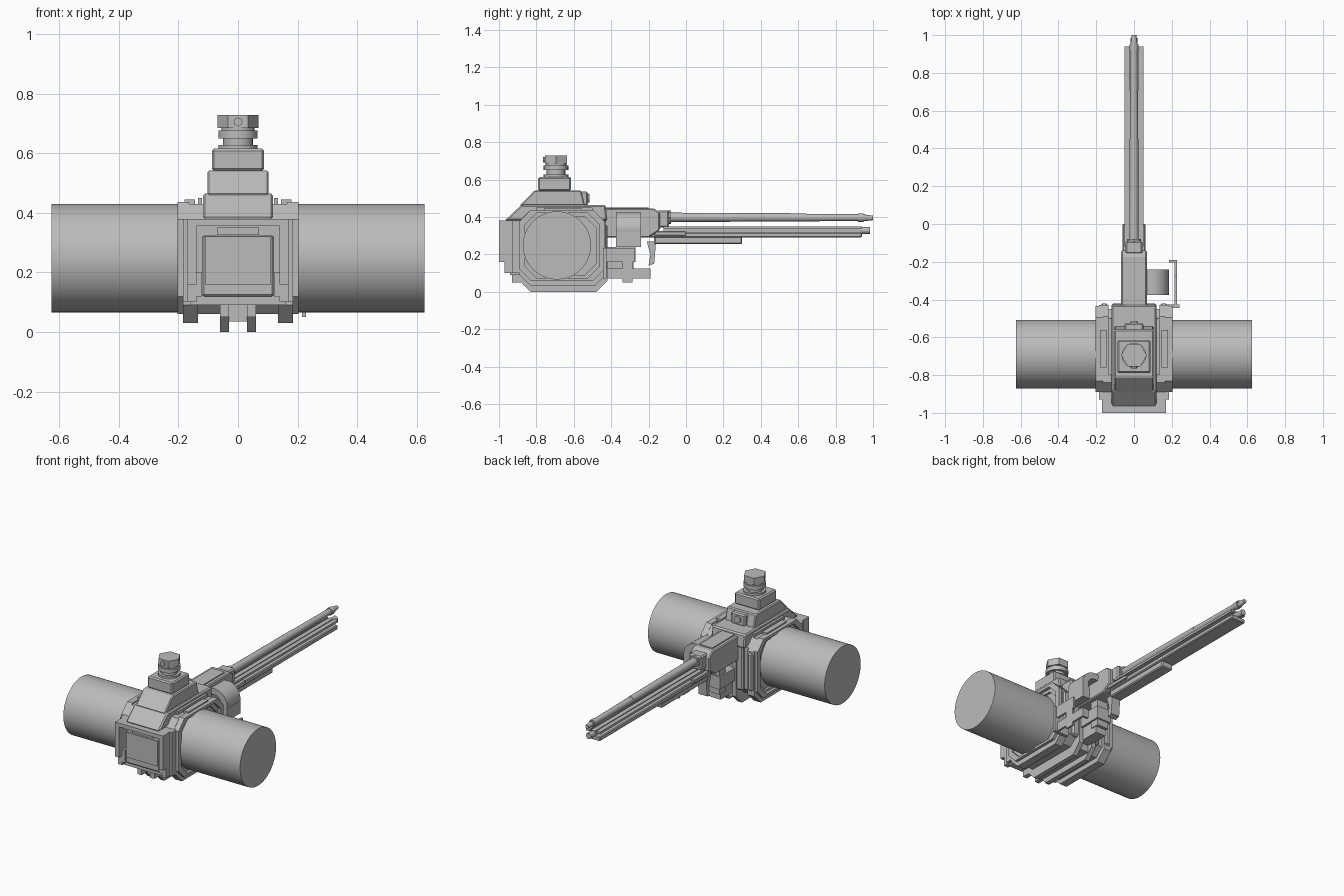
import bpy, bmesh, math
from mathutils import Matrix

if "Cube" in bpy.data.objects:
    bpy.data.objects.remove(bpy.data.objects["Cube"])


def material(name, rgb):
    mat = bpy.data.materials.new(name)
    mat.use_nodes = True
    color = (*rgb, 1)
    mat.diffuse_color = color
    mat.node_tree.nodes["Principled BSDF"].inputs["Base Color"].default_value = color
    return mat


GREY = material("plain grey", (.5, .5, .5))


def finish(name, bm, bevel=0, mirror=False, smooth=False):
    """Turn a bmesh into an object with the shared material and modifiers."""
    bmesh.ops.recalc_face_normals(bm, faces=bm.faces[:])
    mesh = bpy.data.meshes.new(name)
    bm.to_mesh(mesh)
    bm.free()
    mesh.materials.append(GREY)
    obj = bpy.data.objects.new(name, mesh)
    bpy.context.collection.objects.link(obj)
    if bevel:
        mod = obj.modifiers.new("edge chamfer", "BEVEL")
        mod.width = bevel
        mod.segments = 1
    if mirror:
        obj.modifiers.new("other side", "MIRROR")
    if smooth:
        bpy.ops.object.select_all(action="DESELECT")
        obj.select_set(True)
        bpy.context.view_layer.objects.active = obj
        bpy.ops.object.shade_smooth_by_angle(angle=math.radians(35))
    return obj


def prism(name, outline, x0, x1, bevel=0, mirror=False):
    """Extrude a (y, z) outline sideways from x0 to x1."""
    bm = bmesh.new()
    face = bm.faces.new([bm.verts.new((x0, y, z)) for y, z in outline])
    out = bmesh.ops.extrude_face_region(bm, geom=[face])
    moved = [v for v in out["geom"] if isinstance(v, bmesh.types.BMVert)]
    bmesh.ops.translate(bm, verts=moved, vec=(x1 - x0, 0, 0))
    return finish(name, bm, bevel, mirror)


def box(name, x, y, z, bevel=0, mirror=False):
    (y0, y1), (z0, z1) = y, z
    return prism(name, [(y0, z0), (y1, z0), (y1, z1), (y0, z1)], *x, bevel, mirror)


def ring(name, outline, hole, x0, x1, mirror=True):
    """Frame between two matching (y, z) outlines."""
    bm = bmesh.new()
    loops = [[bm.verts.new((x, y, z)) for y, z in line]
             for x, line in ((x0, outline), (x1, outline), (x1, hole), (x0, hole))]
    n = len(outline)
    for a in range(len(loops)):
        p, q = loops[a], loops[a - 1]
        for i in range(n):
            j = (i + 1) % n
            bm.faces.new((p[i], p[j], q[j], q[i]))
    return finish(name, bm, mirror=mirror)


def tube(name, axis, centre, start, end, r0, r1=None, sides=24, turn=0):
    """Cylinder or cone along an axis; centre gives the other two coordinates."""
    bm = bmesh.new()
    bmesh.ops.create_cone(bm, cap_ends=True, segments=sides, radius1=r0,
                          radius2=r0 if r1 is None else r1, depth=end - start)
    bmesh.ops.rotate(bm, verts=bm.verts, matrix=Matrix.Rotation(turn, 3, "Z"))
    spin = {"x": Matrix.Rotation(math.pi / 2, 3, "Y"),
            "y": Matrix.Rotation(-math.pi / 2, 3, "X"),
            "z": Matrix.Identity(3)}[axis]
    bmesh.ops.rotate(bm, verts=bm.verts, matrix=spin)
    spot = list(centre)
    spot.insert("xyz".index(axis), (start + end) / 2)
    bmesh.ops.translate(bm, verts=bm.verts, vec=spot)
    return finish(name, bm, smooth=sides > 8)


def chamfered(y0, y1, z0, z1, c):
    """Rectangle outline with cut corners."""
    return [(y0 + c, z0), (y1 - c, z0), (y1, z0 + c), (y1, z1 - c),
            (y1 - c, z1), (y0 + c, z1), (y0, z1 - c), (y0, z0 + c)]


# Large cross cylinder
tube("cross_cylinder", "x", (-.69, .248), -.625, .625, .182, sides=64)

# Main housing with side frames and wrap-around ribs
prism("housing_core", chamfered(-.89, -.45, .06, .43, .05), -.17, .17)
ring("side_frame", chamfered(-.89, -.435, .06, .437, .06),
     chamfered(-.86, -.465, .075, .42, .06), .165, .203)
ring("outer_rib", chamfered(-.89, -.43, .03, .43, .06),
     chamfered(-.83, -.48, .09, .40, .06), .135, .185)
ring("inner_rib", chamfered(-.89, -.42, 0, .44, .06),
     chamfered(-.83, -.47, .10, .40, .06), .03, .06)
box("belly_tongue", (-.03, .03), (-.87, -.45), (.035, .1))
box("shoulder_block", (.12, .135), (-.8, -.5), (.42, .45), mirror=True)
box("shoulder_clip", (.145, .18), (-.76, -.56), (.42, .445), mirror=True)
box("back_panel", (-.1, .1), (-.46, -.43), (.1, .4), .01)
box("back_pad", (.14, .175), (-.45, -.42), (.12, .36), .008, True)

# Front cage and recessed panel
cage = [(-1, .16), (-1, .38), (-.89, .38), (-.89, .1), (-.97, .1), (-.97, .16)]
prism("cage_cheek", cage, .14, .17, mirror=True)
box("cage_top", (-.14, .14), (-1, -.89), (.355, .38))
box("cage_side_clip", (.165, .185), (-.93, -.88), (.1, .38), mirror=True)
box("cage_lip", (.12, .14), (-.97, -.89), (.12, .2), mirror=True)
box("front_panel", (-.12, .12), (-.965, -.88), (.12, .325), .006)
box("front_panel_step", (-.07, .07), (-.965, -.88), (.325, .35))
box("front_panel_plate", (-.11, .11), (-.973, -.96), (.16, .32))
box("front_sill", (-.16, .16), (-.94, -.86), (.09, .125))
box("front_tab", (.03, .06), (-.93, -.85), (.05, .12), mirror=True)

# Stepped turret on top
prism("top_ridge", [(-.97, .38), (-.88, .465), (-.43, .465), (-.42, .38)],
      -.118, .118, .008)
prism("turret_base", [(-.89, .46), (-.81, .542), (-.56, .542), (-.54, .46)],
      -.103, .103, .006)
box("turret_rear_block", (-.05, .05), (-.59, -.525), (.46, .535), .008)
tube("turret_rear_lens", "y", (0, .5), -.53, -.515, .022, sides=12)
box("turret_box", (-.088, .088), (-.79, -.615), (.54, .615), .008)

# Knob built from stacked bands
for label, low, high, radius, sides in (
        ("collar", .61, .628, .066, 24), ("neck", .625, .655, .05, 16),
        ("band", .65, .676, .066, 24), ("groove", .67, .69, .056, 16),
        ("cap", .685, .728, .068, 6)):
    tube("knob_" + label, "z", (0, -.695), low, high, radius, sides=sides,
         turn=math.pi / 6)
tube("knob_button", "y", (0, .705), -.765, -.74, .015, sides=8)

# Receiver behind the housing
prism("receiver", [(-.46, .29), (-.46, .445), (-.17, .445), (-.14, .42),
                   (-.14, .33), (-.2, .29)], -.068, .068, .006)
box("receiver_cover", (-.045, .045), (-.43, -.2), (.44, .452))
box("receiver_nose", (-.045, .045), (-.16, -.09), (.345, .435), .008)
box("under_block", (-.05, .05), (-.44, -.27), (.16, .24))
box("under_post", (-.04, .04), (-.34, -.28), (.12, .3))
box("under_link", (-.035, .035), (-.46, -.3), (.08, .16))
prism("front_hook", [(-.21, .27), (-.16, .27), (-.17, .15), (-.2, .14),
                     (-.19, .2)], -.03, .03)

# Curved feed chute arching out to the left side
bm = bmesh.new()
rows = []
for i in range(13):
    a = math.pi * (.62 - i / 12 * .72)
    rows.append([bm.verts.new((.095 + r * math.cos(a), y, .335 + r * math.sin(a)))
                 for r, y in ((.09, -.375), (.09, -.24), (.05, -.24), (.05, -.375))])
for p, q in zip(rows, rows[1:]):
    for k in range(4):
        bm.faces.new((p[k - 1], p[k], q[k], q[k - 1]))
bm.faces.new(rows[0])
bm.faces.new(rows[-1])
finish("feed_chute", bm, smooth=True)
box("feed_chute_end", (.13, .185), (-.375, -.24), (.24, .32))

# Offset handle bracket on the left side
box("bracket_plate", (.215, .228), (-.42, -.19), (.07, .125))
box("bracket_drop", (.215, .228), (-.34, -.285), (.05, .17))
box("bracket_upper", (.215, .228), (-.43, -.275), (.16, .235))
box("bracket_front_tab", (.185, .228), (-.205, -.19), (.07, .125))
box("bracket_mount", (.14, .24), (-.445, -.425), (.07, .235))

# Barrel with tapered jacket and muzzle
tube("barrel_jacket", "y", (0, .398), -.1, .56, .025, .022, sides=16)
tube("barrel_front", "y", (0, .397), .55, .96, .021, .018, sides=16)
tube("barrel_nut", "y", (0, .398), -.12, -.08, .036, sides=8)
tube("muzzle_collar", "y", (0, .396), .92, .95, .023, sides=12)
tube("muzzle_tip", "y", (0, .395), .95, 1, .018, .012, sides=12)

# Lower rail, guide bars and handguard
box("lower_rail", (-.05, .05), (-.2, .94), (.29, .318), .005)
box("guide_bar", (.022, .05), (-.12, .94), (.336, .35), mirror=True)
box("guide_core", (-.015, .015), (-.12, .94), (.31, .348))
tube("guide_tip", "y", (0, .328), .93, .985, .018, sides=12)
prism("handguard", [(-.17, .255), (.3, .255), (.3, .315), (-.17, .315)],
      -.04, .04, .006)
box("handguard_wing", (-.06, .06), (-.17, 0), (.3, .325), .004)
